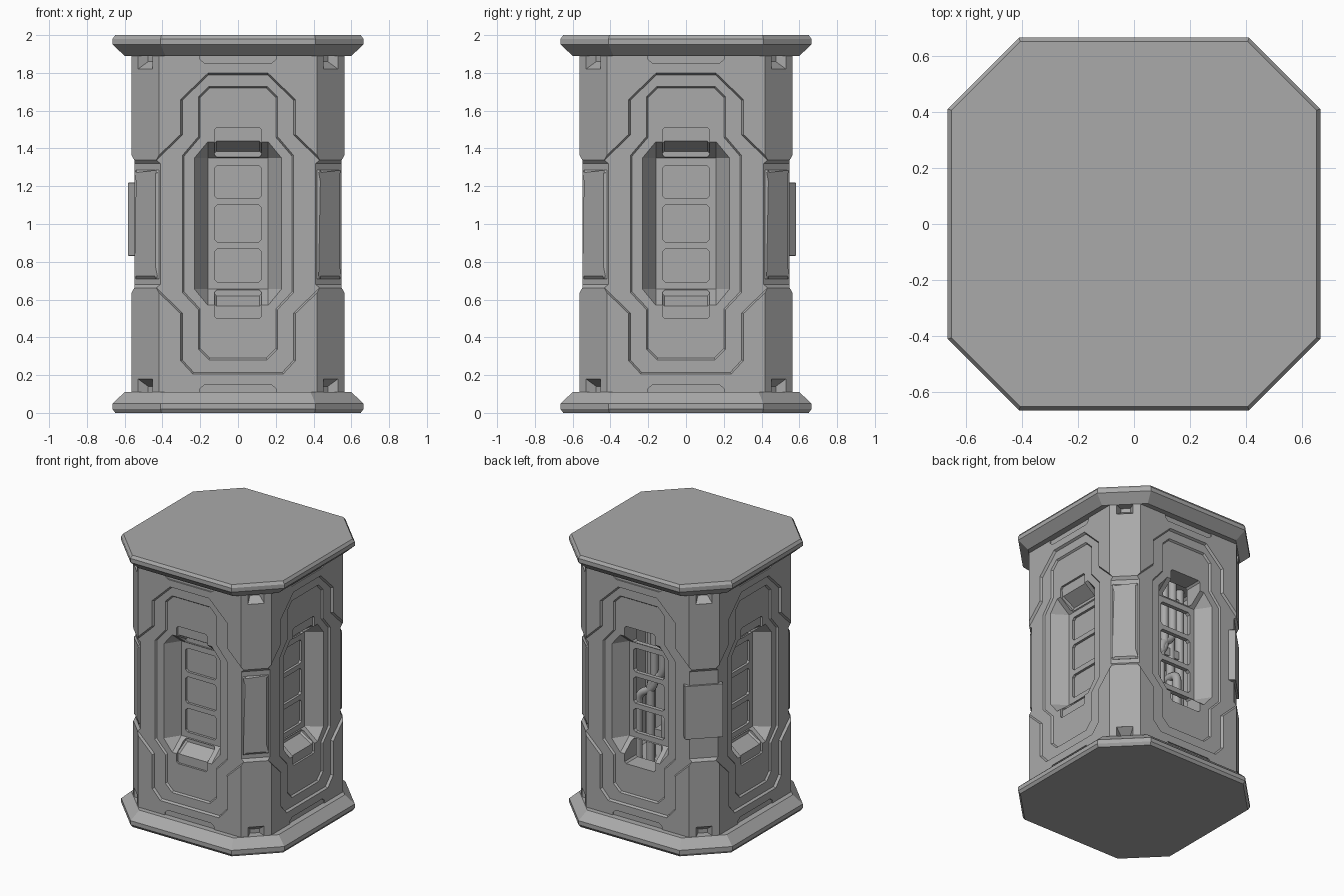
import bpy, bmesh, math
from mathutils import Matrix, Vector

if "Cube" in bpy.data.objects:
    bpy.data.objects.remove(bpy.data.objects["Cube"])

grey = bpy.data.materials.new("plain_grey")
grey.use_nodes = True
grey.diffuse_color = (0.4, 0.4, 0.4, 1)
grey.node_tree.nodes["Principled BSDF"].inputs["Base Color"].default_value = (0.4, 0.4, 0.4, 1)

SIDES = [0, 90, 180, 270]
CORNERS = [45, 135, 225, 315]
FILLED = [0, 90, 270]
BACK = [180]


def octagon(a, c, z):
    return [(x, y, z) for x, y in ((a, -c), (a, c), (c, a), (-c, a), (-a, c), (-a, -c), (-c, -a), (c, -a))]


def facing(points, depth):
    """Ring on a plane at the given distance from the axis, facing the front."""
    return [(u, -depth, z) for u, z in points]


def mirrored(half):
    return half + [(-u, z) for u, z in reversed(half)]


def panel(w, low, high, cu=0.015, cz=0.015):
    """Rectangle with cut corners."""
    return mirrored([(w - cu, high), (w, high - cz), (w, low + cz), (w - cu, low)])


def grow(points, amount):
    """Offset a clockwise outline outwards."""
    out = []
    for i, p in enumerate(points):
        p, a, b = Vector(p), Vector(points[i - 1]), Vector(points[(i + 1) % len(points)])
        e, f = (p - a).normalized(), (b - p).normalized()
        n, m = Vector((-e.y, e.x)), Vector((-f.y, f.x))
        out.append(tuple(p + (n + m) * amount / (1 + n.dot(m))))
    return out


def loft(bm, rings, angles=(0,)):
    """Closed solid through the rings, repeated around the axis."""
    for angle in angles:
        turn = Matrix.Rotation(math.radians(angle), 3, 'Z')
        loops = [[bm.verts.new(turn @ Vector(p)) for p in ring] for ring in rings]
        for a, b in zip(loops, loops[1:]):
            for i in range(len(a)):
                j = (i + 1) % len(a)
                bm.faces.new((a[i], a[j], b[j], b[i]))
        bm.faces.new(loops[0])
        bm.faces.new(loops[-1])


def make(name, *solids):
    bm = bmesh.new()
    for rings, angles in solids:
        loft(bm, rings, angles)
    bmesh.ops.remove_doubles(bm, verts=bm.verts, dist=0.00001)
    bmesh.ops.recalc_face_normals(bm, faces=bm.faces)
    mesh = bpy.data.meshes.new(name)
    bm.to_mesh(mesh)
    bm.free()
    mesh.materials.append(grey)
    obj = bpy.data.objects.new(name, mesh)
    bpy.context.scene.collection.objects.link(obj)
    return obj


def carve(target, *solids):
    cutter = make("cutter", *solids)
    cutter.hide_render = True
    mod = target.modifiers.new("carve", 'BOOLEAN')
    mod.operation, mod.solver, mod.object = 'DIFFERENCE', 'EXACT', cutter
    bpy.context.view_layer.objects.active = target
    bpy.ops.object.modifier_apply(modifier=mod.name)
    bpy.data.objects.remove(cutter)


# Body with a narrower waist
OUT, MID, DEEP, FLOOR = 0.564, 0.548, 0.535, 0.43
body = make("body", ([octagon(OUT, 0.418, 0.08), octagon(OUT, 0.418, 0.66), octagon(MID, 0.411, 0.68),
                      octagon(MID, 0.411, 1.32), octagon(OUT, 0.418, 1.34), octagon(OUT, 0.418, 1.92)], [0]))

# Stepped panel outlines
outer = mirrored([(0.155, 1.79), (0.295, 1.655), (0.295, 1.47), (0.43, 1.34),
                  (0.43, 0.66), (0.295, 0.53), (0.295, 0.28), (0.235, 0.215)])
inner = mirrored([(0.15, 1.72), (0.2, 1.67), (0.2, 1.46), (0.285, 1.36),
                  (0.285, 0.64), (0.2, 0.55), (0.2, 0.34), (0.15, 0.29)])
carve(body, ([facing(grow(outer, 0.018), 0.58), facing(outer, 0.5475)], SIDES))
carve(body, ([facing(grow(inner, 0.018), 0.56), facing(inner, DEEP)], SIDES))

# Window recesses with sloping reveals
mouth = panel(0.23, 0.57, 1.435, 0.07, 0.085)
carve(body, ([facing(mouth, 0.6), facing(mouth, DEEP), facing(panel(0.16, 0.655, 1.35, 0, 0), FLOOR)], SIDES))

# Hollow behind the back window
hollow = panel(0.26, 0.46, 1.56)
carve(body, ([facing(hollow, 0.1), facing(hollow, 0.4)], BACK))

# Window panes, blind on three sides and open at the back
cuts = []
for low, high in ((0.693, 0.868), (0.905, 1.1), (1.135, 1.31)):
    pane = panel(0.125, low, high)
    cuts.append(([facing(pane, 0.6), facing(pane, 0.412)], FILLED))
    cuts.append(([facing(pane, 0.6), facing(pane, 0.38)], BACK))
for near, bend, far in ((1.355, 1.44, 1.51), (0.65, 0.565, 0.5)):
    def span(end):
        return panel(0.125, min(near, end), max(near, end), 0.012, 0.012)
    tip = near + math.copysign(0.03, far - near)
    cuts.append(([facing(span(far), 0.6), facing(span(far), 0.52), facing(span(bend), 0.5195),
                  facing(span(tip), 0.425)], FILLED))
    cuts.append(([facing(span(far), 0.6), facing(span(far), 0.38)], BACK))
carve(body, *cuts)

# Shallow tabs and corner pockets next to the caps
trims = []
for flip in (False, True):
    def level(points):
        return [(u, 2 - z) for u, z in points] if flip else points
    tab = level(mirrored([(0.2, 1.93), (0.2, 1.87), (0.175, 1.85)]))
    trims.append(([facing(tab, 0.6), facing(tab, 0.555)], SIDES))
    wide = level(mirrored([(0.055, 1.91), (0.055, 1.82)]))
    tight = level(mirrored([(0.032, 1.91), (0.032, 1.86)]))
    trims.append(([facing(wide, 0.72), facing(wide, 0.694), facing(tight, 0.64)], CORNERS))
carve(body, *trims)

# Caps
for name, flip in (("base_cap", False), ("top_cap", True)):
    make(name, ([octagon(a, c, 2 - z if flip else z) for a, c, z in
                 ((0.65, 0.405, 0), (0.664, 0.41, 0.02), (0.664, 0.41, 0.05), (0.6, 0.384, 0.11))], [0]))

# Raised corner plates, and a plain cover on one back corner
plate = panel(0.086, 0.71, 1.285, 0, 0)
make("corner_plates", ([facing(plate, 0.66), facing(plate, 0.679), facing(grow(plate, -0.014), 0.69)],
                       [45, 135, 315]))
cover = panel(0.13, 0.83, 1.22, 0.004, 0.004)
make("corner_cover", ([facing(cover, 0.64), facing(cover, 0.692)], [225]))


# Pipes and fittings inside the back hollow
def pipe(name, points, radius):
    curve = bpy.data.curves.new(name, 'CURVE')
    curve.dimensions = '3D'
    curve.bevel_depth, curve.bevel_resolution = radius, 3
    spline = curve.splines.new('NURBS')
    spline.points.add(len(points) - 1)
    for point, co in zip(spline.points, points):
        point.co = (*co, 1)
    spline.use_endpoint_u, spline.order_u, spline.resolution_u = True, 3, 6
    curve.materials.append(grey)
    bpy.context.scene.collection.objects.link(bpy.data.objects.new(name, curve))


for i, x in enumerate((-0.17, -0.09, 0.09)):
    pipe(f"straight_pipe_{i + 1}", [(x, 0.27, 0.46), (x, 0.27, 1), (x, 0.27, 1.56)], 0.03)
for i, (a, b, z) in enumerate(((-0.05, 0.05, 1.12), (0.02, 0.15, 1.0))):
    pipe(f"bent_pipe_{i + 1}", [(a, 0.34, 1.56), (a, 0.34, z + 0.14), (a, 0.34, z), (b, 0.34, z - 0.06),
                                (b, 0.34, z - 0.2), (b, 0.34, 0.46)], 0.028)
pipe("hooked_pipe", [(-0.08, 0.35, 0.46), (-0.08, 0.35, 0.74), (-0.08, 0.35, 0.86),
                     (-0.08, 0.24, 0.86), (-0.08, 0.11, 0.86)], 0.03)
for i, z in enumerate((0.62, 1.02, 1.42)):
    block = [(u + 0.06, v) for u, v in panel(0.13, z, z + 0.06)]
    make(f"pipe_clamp_{i + 1}", ([facing(block, 0.1), facing(block, 0.29)], BACK))
